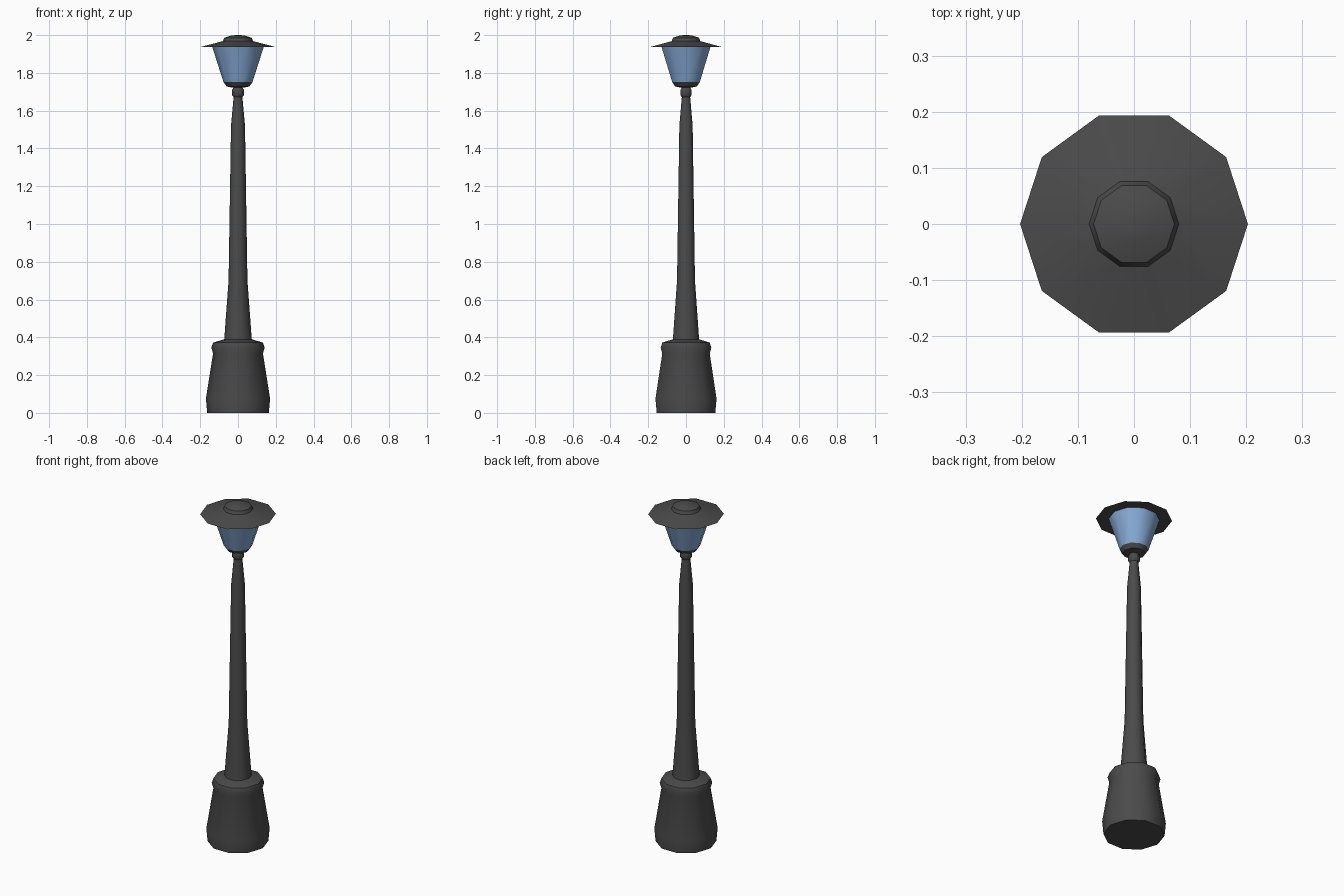
import bpy, bmesh, math

if "Cube" in bpy.data.objects:
    bpy.data.objects.remove(bpy.data.objects["Cube"])

SIDES = 10


def material(name, rgb):
    m = bpy.data.materials.new(name)
    m.diffuse_color = (*rgb, 1)
    m.use_nodes = True
    m.node_tree.nodes["Principled BSDF"].inputs["Base Color"].default_value = m.diffuse_color
    return m


iron = material("dark_iron", (0.07, 0.07, 0.07))
glass = material("blue_glass", (0.24, 0.40, 0.67))


def lathe(name, profile, mat, cap_bottom=True, cap_top=True):
    """Ten-sided turned part from (radius, height) pairs, bottom to top."""
    bm = bmesh.new()
    rings = [[bm.verts.new((r * math.cos(math.tau * i / SIDES),
                            r * math.sin(math.tau * i / SIDES), z))
              for i in range(SIDES)] for r, z in profile]
    for a, b in zip(rings, rings[1:]):
        for i in range(SIDES):
            j = (i + 1) % SIDES
            bm.faces.new((a[i], a[j], b[j], b[i]))
    if cap_bottom:
        bm.faces.new(rings[0][::-1])
    if cap_top:
        bm.faces.new(rings[-1])
    me = bpy.data.meshes.new(name)
    bm.to_mesh(me)
    bm.free()
    me.materials.append(mat)
    ob = bpy.data.objects.new(name, me)
    bpy.context.collection.objects.link(ob)
    bpy.context.view_layer.objects.active = ob
    ob.select_set(True)
    bpy.ops.object.shade_smooth_by_angle(angle=math.radians(40))
    ob.select_set(False)
    return ob


# Heavy foot with a lip
lathe("base", [(0.163, 0), (0.17, 0.075), (0.132, 0.315), (0.141, 0.345),
               (0.132, 0.372), (0.072, 0.39)], iron)
# Tapered post
lathe("post", [(0.073, 0.388), (0.05, 0.70), (0.037, 1.52), (0.023, 1.675)],
      iron, cap_bottom=False)
# Collar under the lamp
lathe("collar", [(0.023, 1.672), (0.031, 1.682), (0.031, 1.71), (0.023, 1.725)], iron)
# Cup holding the glass
lathe("lamp_cup", [(0.03, 1.722), (0.06, 1.728), (0.077, 1.752)], iron)
# Lamp glass
lathe("lamp_glass", [(0.077, 1.752), (0.136, 1.937)], glass,
      cap_bottom=False, cap_top=False)
# Wide roof with a raised cap
lathe("roof", [(0.203, 1.936), (0.08, 1.968), (0.072, 1.986), (0.035, 1.998),
               (0.01, 2.0)], iron)
